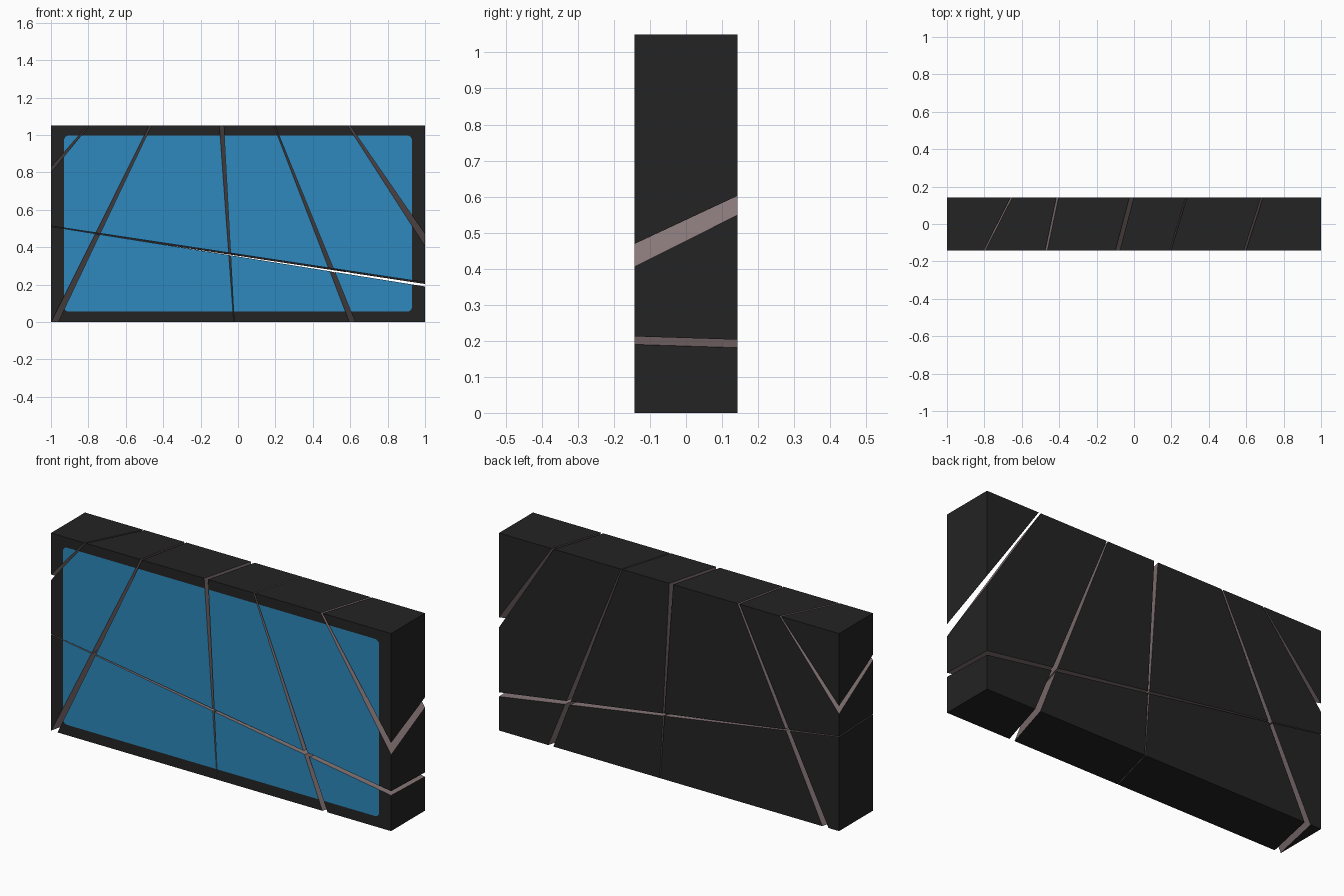
import bpy, bmesh, math
from mathutils import Vector

if "Cube" in bpy.data.objects:
    bpy.data.objects.remove(bpy.data.objects["Cube"])

HX, HY, H = 1.0, 0.1425, 1.05          # half width, half depth, height


def material(name, rgb):
    m = bpy.data.materials.new(name)
    m.diffuse_color = (*rgb, 1)
    m.use_nodes = True
    m.node_tree.nodes["Principled BSDF"].inputs["Base Color"].default_value = m.diffuse_color
    return m


MATS = [material("black casing", (0.017, 0.017, 0.017)),
        material("blue screen", (0.027, 0.25, 0.51)),
        material("grey brown core", (0.24, 0.18, 0.185))]


def whole_slab():
    """Box whose front face holds a rounded blue screen."""
    bm = bmesh.new()
    corners = [(-HX, 0), (HX, 0), (HX, H), (-HX, H)]
    front = [bm.verts.new((x, -HY, z)) for x, z in corners]
    back = [bm.verts.new((x, HY, z)) for x, z in corners]
    # rounded screen outline, one arc per corner
    r, steps = 0.025, 4
    arcs = []
    for k, (x, z) in enumerate([(-0.93, 0.055), (0.93, 0.055), (0.93, 0.997), (-0.93, 0.997)]):
        cx, cz = x - math.copysign(r, x), z + (r if z < 0.5 else -r)
        arc = []
        for i in range(steps + 1):
            a = math.pi * (1 + k / 2) + math.pi / 2 * i / steps
            arc.append(bm.verts.new((cx + r * math.cos(a), -HY, cz + r * math.sin(a))))
        arcs.append(arc)
    bm.faces.new([v for arc in arcs for v in arc]).material_index = 1
    # frame around the screen, sides and back
    for k in range(4):
        n = (k + 1) % 4
        for a, b in zip(arcs[k], arcs[k][1:]):
            bm.faces.new((front[k], b, a))
        bm.faces.new((front[k], front[n], arcs[n][0], arcs[k][-1]))
        bm.faces.new((front[n], front[k], back[k], back[n]))
    bm.faces.new(back[::-1])
    bmesh.ops.recalc_face_normals(bm, faces=bm.faces[:])
    return bm


def keep_side(piece, side, crack):
    """Copy a piece and keep what lies on one side of the wedge-shaped crack."""
    (px, pz), (qx, qz), (dx, dz), gap_p, gap_q = crack
    p, q = Vector((px, -HY, pz)), Vector((qx, -HY, qz))
    depth = Vector((dx, 2 * HY, dz))
    n = (q - p).cross(depth).normalized()
    p = p + n * side * gap_p / 2
    q = q + n * side * gap_q / 2
    n = (q - p).cross(depth).normalized()
    bm = piece.copy()
    cut = bmesh.ops.bisect_plane(
        bm, geom=bm.verts[:] + bm.edges[:] + bm.faces[:], dist=1e-6,
        plane_co=p, plane_no=n, clear_inner=side > 0, clear_outer=side < 0)
    edges = [e for e in cut["geom_cut"]
             if isinstance(e, bmesh.types.BMEdge) and e.is_valid and len(e.link_faces) == 1]
    if edges and bm.faces:
        bmesh.ops.edgeloop_fill(bm, edges=edges, mat_nr=2)
        bmesh.ops.recalc_face_normals(bm, faces=bm.faces[:])
    return bm


# cracks: two ends on the front (x, z), shift towards the back, gap at each end
CRACKS = [
    ((-0.80, 1.05), (-1.00, 0.815), (0.145, 0), 0.006, 0.018),
    ((-0.469, 1.05), (-0.98, 0.0), (0.06, 0), 0.010, 0.032),
    ((-0.088, 1.05), (-0.022, 0.0), (0.075, 0), 0.022, 0.003),
    ((0.194, 1.05), (0.611, 0.0), (0.085, 0), 0.006, 0.028),
    ((0.592, 1.05), (1.00, 0.438), (0.092, 0), 0.010, 0.034),
    ((-1.00, 0.512), (1.00, 0.201), (0, -0.009), 0.003, 0.022),
]

pieces = [whole_slab()]
for crack in CRACKS:
    halves = [keep_side(b, s, crack) for b in pieces for s in (-1, 1)]
    pieces = [b for b in halves if b.faces]

# one object per shard
for i, bm in enumerate(pieces):
    me = bpy.data.meshes.new("screen_shard")
    bm.to_mesh(me)
    for m in MATS:
        me.materials.append(m)
    bpy.context.collection.objects.link(bpy.data.objects.new(f"screen_shard_{i + 1}", me))
